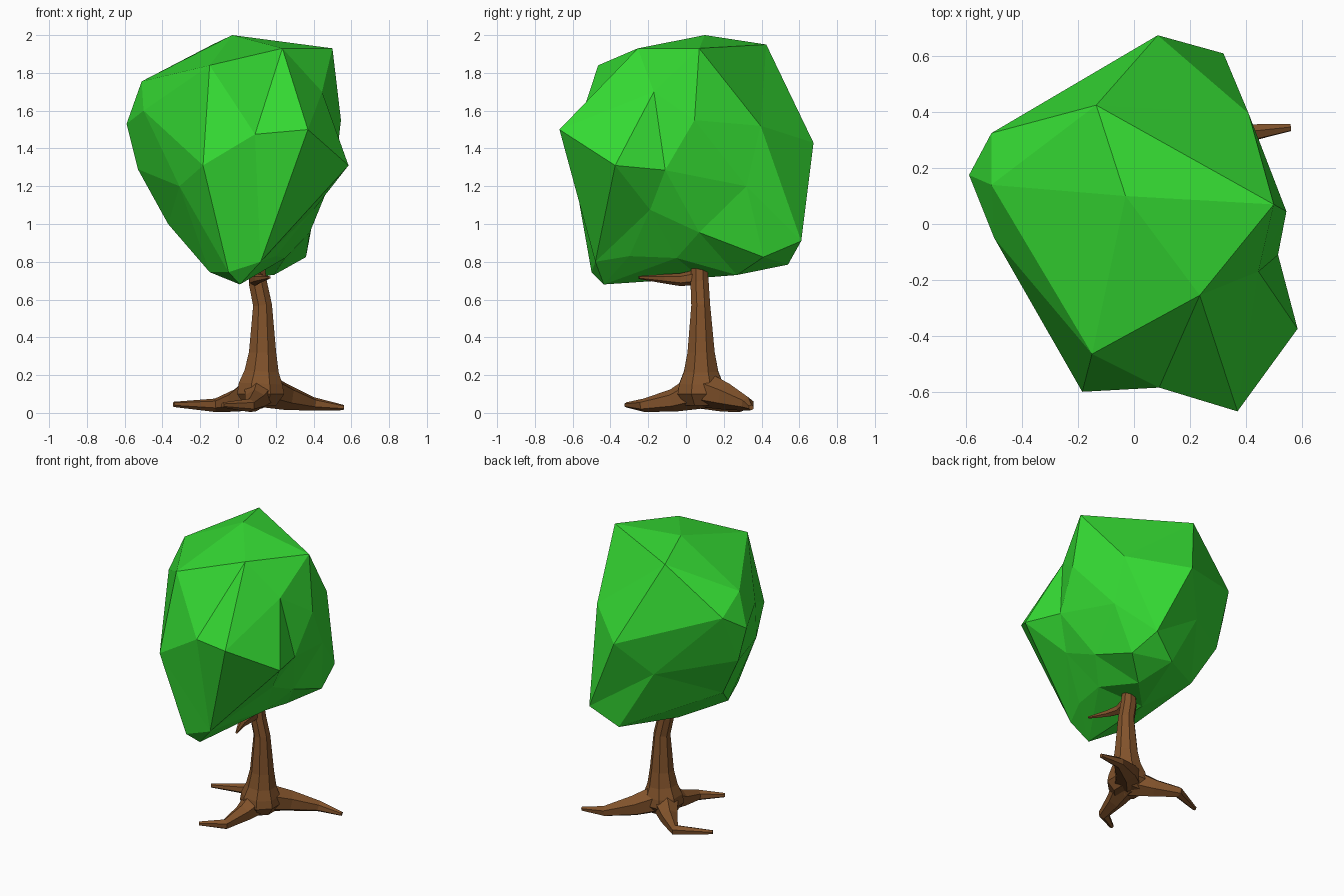
import bpy, bmesh
from mathutils import Vector
from math import cos, sin, tau

if "Cube" in bpy.data.objects:
    bpy.data.objects.remove(bpy.data.objects["Cube"])


def material(name, rgb):
    m = bpy.data.materials.new(name)
    m.diffuse_color = (*rgb, 1)
    m.use_nodes = True
    m.node_tree.nodes["Principled BSDF"].inputs["Base Color"].default_value = m.diffuse_color
    return m


def finish(bm, name, mat):
    bmesh.ops.recalc_face_normals(bm, faces=bm.faces[:])
    me = bpy.data.meshes.new(name)
    bm.to_mesh(me)
    bm.free()
    ob = bpy.data.objects.new(name, me)
    me.materials.append(mat)
    bpy.context.collection.objects.link(ob)
    return ob


def limb(name, path, sides, mat):
    """Faceted tapering tube through (x, y, z, radius) stations."""
    bm = bmesh.new()
    pts = [Vector(p[:3]) for p in path]
    rings = []
    q = prev = None
    for i, p in enumerate(pts):
        d = (pts[min(i + 1, len(pts) - 1)] - pts[max(i - 1, 0)]).normalized()
        # carry the frame along the path so the tube never twists
        q = prev.rotation_difference(d) @ q if q else d.to_track_quat('Z', 'Y')
        prev = d
        ring = []
        for k in range(sides):
            a = tau * (k + 0.5) / sides
            v = p + q @ (Vector((cos(a), sin(a), 0)) * path[i][3])
            v.z = max(v.z, 0.0)
            ring.append(bm.verts.new(v))
        rings.append(ring)
    for a, b in zip(rings, rings[1:]):
        for k in range(sides):
            n = (k + 1) % sides
            bm.faces.new((a[k], a[n], b[n], b[k]))
    bm.faces.new(rings[0][::-1])
    bm.faces.new(rings[-1])
    return finish(bm, name, mat)


leaf = material("leaf_green", (0.035, 0.70, 0.033))
bark = material("bark_brown", (0.22, 0.085, 0.024))

# Crown: irregular faceted blob, corner points from top to bottom
corners = [
    (-.03, .10, 2.0), (.50, .07, 1.93), (.235, -.255, 1.93), (-.15, -.465, 1.84), (-.135, .425, 1.95),
    (-.51, .14, 1.755), (-.51, .325, 1.635), (-.59, .175, 1.53), (-.50, -.05, 1.6), (.445, -.17, 1.7),
    (.37, -.67, 1.5), (.09, -.585, 1.475), (.545, .045, 1.55), (.41, .395, 1.52), (.085, .675, 1.43),
    (.585, -.375, 1.31), (-.185, -.6, 1.31), (.515, -.11, 1.285), (-.53, .18, 1.29), (-.31, -.335, 1.2),
    (-.10, .5, 1.2), (.43, .32, 1.2), (.40, -.19, 1.075), (-.37, .12, 1.0), (.38, .07, .955),
    (.32, .61, .91), (.36, .41, .825), (.14, .54, .785), (.25, -.05, .82), (.2, -.3, .83),
    (.12, -.48, .8), (-.05, -.5, .745), (.01, -.435, .68), (-.15, -.25, .745), (.19, .27, .73),
    (0, .08, .715),
]
# wrap the corners on a sphere first, so that hollows survive the hull
bm = bmesh.new()
centre = Vector((.05, 0, 1.3))
verts = []
for c in corners:
    d = Vector(c) - centre
    verts.append(bm.verts.new(d.normalized() * d.length ** 0.06))
bmesh.ops.convex_hull(bm, input=bm.verts[:])
for v, c in zip(verts, corners):
    v.co = c
# turn the few edges that fold the wrong way
for i, j in [(14, 21), (3, 19), (12, 15)]:
    edge = bm.edges.get((verts[i], verts[j]))
    if edge:
        bmesh.ops.rotate_edges(bm, edges=[edge])
finish(bm, "crown", leaf)

# Trunk with flared foot
limb("trunk", [(.12, .08, .04, .09), (.12, .08, .10, .135), (.12, .08, .155, .125), (.125, .08, .22, .098),
               (.13, .08, .32, .078), (.13, .078, .57, .054), (.105, .072, .69, .052), (.10, .07, .77, .046)], 8, bark)

# Three spreading roots
limb("root_right", [(.12, .08, .13, .10), (.25, .22, .085, .07), (.40, .325, .047, .036), (.56, .345, .028, .014)], 6, bark)
limb("root_left", [(.11, .08, .12, .10), (-.01, .20, .065, .06), (-.12, .29, .04, .036), (-.34, .19, .045, .014)], 6, bark)
limb("root_front", [(.12, .08, .12, .10), (.09, -.07, .065, .06), (.06, -.225, .04, .035), (-.08, -.315, .042, .014)], 6, bark)

# Broken side branch under the crown
limb("branch", [(.10, .07, .72, .04), (.09, -.03, .705, .034), (.11, -.12, .71, .024), (.165, -.25, .717, .008)], 6, bark)
